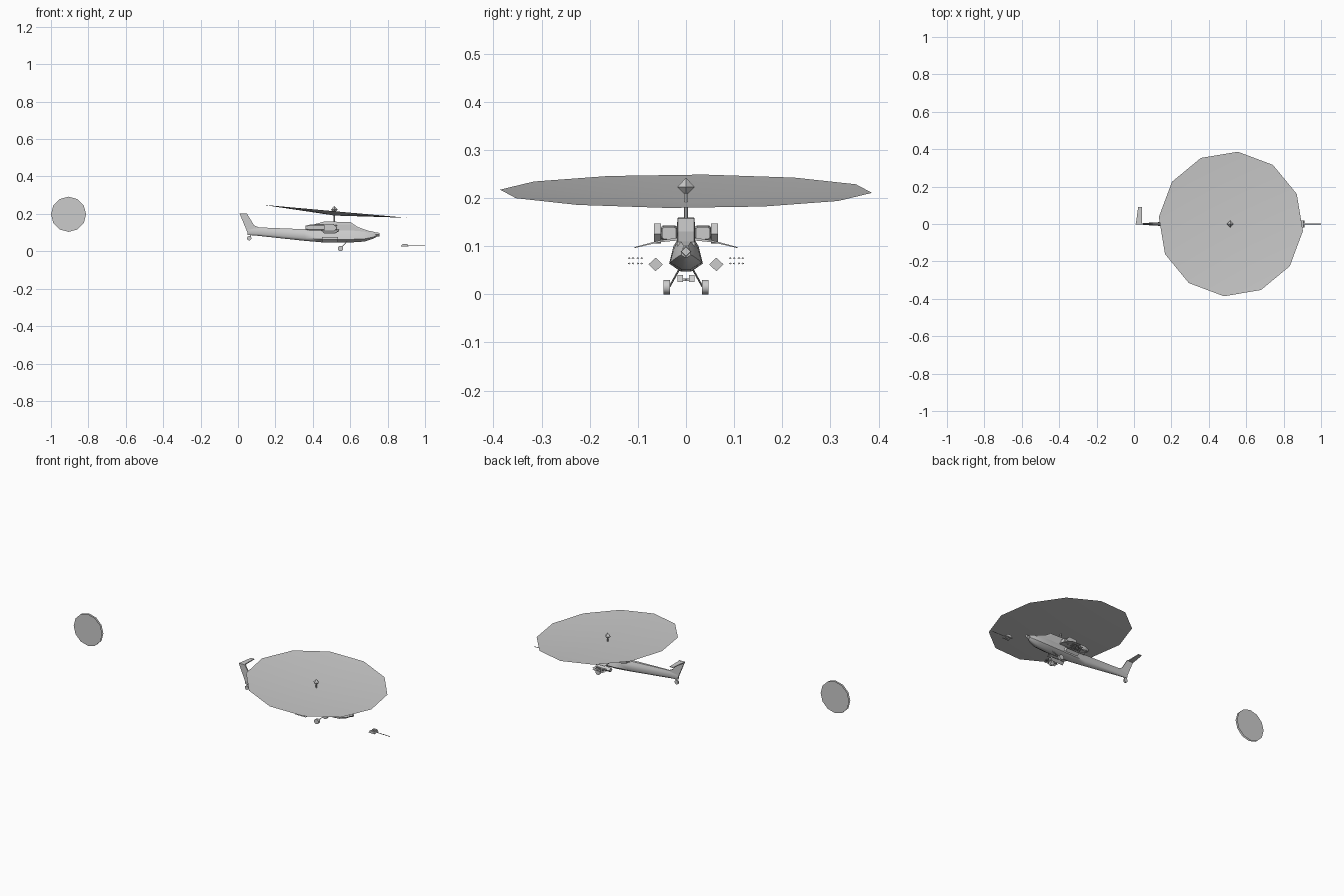
import bpy, math
from mathutils import Vector

if "Cube" in bpy.data.objects:
    bpy.data.objects.remove(bpy.data.objects["Cube"])

grey = bpy.data.materials.new("light_grey")
grey.diffuse_color = (0.6, 0.6, 0.6, 1)
grey.use_nodes = True
grey.node_tree.nodes["Principled BSDF"].inputs["Base Color"].default_value = grey.diffuse_color


def make(name, verts, faces, smooth=False):
    me = bpy.data.meshes.new(name)
    me.from_pydata([tuple(v) for v in verts], [], faces)
    me.materials.append(grey)
    ob = bpy.data.objects.new(name, me)
    bpy.context.collection.objects.link(ob)
    bpy.ops.object.select_all(action='DESELECT')
    ob.select_set(True)
    bpy.context.view_layer.objects.active = ob
    bpy.ops.object.mode_set(mode='EDIT')
    bpy.ops.mesh.select_all(action='SELECT')
    bpy.ops.mesh.normals_make_consistent(inside=False)
    bpy.ops.object.mode_set(mode='OBJECT')
    if smooth:
        bpy.ops.object.shade_smooth_by_angle(angle=math.radians(50))
    return ob


def loft(name, rings, smooth=False):
    """Skin equal-sized rings and cap both ends."""
    n, m = len(rings[0]), len(rings)
    faces = [(i * n + j, i * n + (j + 1) % n, (i + 1) * n + (j + 1) % n, (i + 1) * n + j)
             for i in range(m - 1) for j in range(n)]
    faces += [tuple(range(n)), tuple((m - 1) * n + j for j in range(n))]
    return make(name, [v for r in rings for v in r], faces, smooth)


def slab(name, outline, y0, y1):
    """Side outline (x, z) extruded across y."""
    return loft(name, [[(x, y, z) for x, z in outline] for y in (y0, y1)])


def box(name, x0, x1, y0, y1, z0, z1):
    return slab(name, [(x0, z0), (x1, z0), (x1, z1), (x0, z1)], y0, y1)


def ring_x(x, y, z, ry, rz, n, phase=0.0):
    return [(x, y + ry * math.cos(phase + 2 * math.pi * k / n),
             z + rz * math.sin(phase + 2 * math.pi * k / n)) for k in range(n)]


def chamfer_ring(x, y, z, hy, hz, c=0.75):
    """Rectangle with cut corners."""
    return [(x, y + hy * a, z + hz * b) for a, b in
            ((1, -c), (1, c), (c, 1), (-c, 1), (-1, c), (-1, -c), (-c, -1), (c, -1))]


def rod(name, a, b, r, n=6):
    a, b = Vector(a), Vector(b)
    q = (b - a).to_track_quat('Z', 'Y')
    circle = [q @ Vector((r * math.cos(2 * math.pi * k / n), r * math.sin(2 * math.pi * k / n), 0))
              for k in range(n)]
    return loft(name, [[p + c for c in circle] for p in (a, b)], n > 6)


# Fuselage and tail boom: x, bottom, top, half width
stations = [(0.05, 0.088, 0.125, 0.005), (0.105, 0.083, 0.128, 0.008),
            (0.356, 0.056, 0.118, 0.022), (0.45, 0.048, 0.120, 0.031),
            (0.60, 0.047, 0.120, 0.035), (0.675, 0.052, 0.114, 0.033),
            (0.72, 0.066, 0.106, 0.021), (0.74, 0.077, 0.100, 0.010)]
rings = []
for x, b, t, w in stations:
    h = t - b
    rings.append([(x, -w * .3, b), (x, w * .3, b), (x, w, b + h * .23), (x, w * .75, b + h * .72),
                  (x, w * .4, t), (x, -w * .4, t), (x, -w * .75, b + h * .72), (x, -w, b + h * .23)])
loft("fuselage", rings, True)

# Nose sensor
loft("nose_sensor", [ring_x(0.715, 0, 0.089, 0.012, 0.012, 4), ring_x(0.757, 0, 0.089, 0.010, 0.010, 4)])

# Cabin and canopy
cabin = [(0.36, 0.112, 0.114), (0.385, 0.110, 0.138), (0.46, 0.110, 0.159),
         (0.60, 0.108, 0.157), (0.64, 0.106, 0.130), (0.70, 0.100, 0.109)]
loft("cabin", [[(x, -.019, b), (x, .019, b), (x, .019, b + (t - b) * .7), (x, .017, t),
                (x, -.017, t), (x, -.019, b + (t - b) * .7)] for x, b, t in cabin])

# Tail fin and one-sided stabiliser
slab("tail_fin", [(0.055, 0.09), (0.11, 0.09), (0.11, 0.128), (0.085, 0.14), (0.047, 0.203), (0.008, 0.203)],
     -0.004, 0.004)
loft("stabiliser", [[(0.010, 0, .197), (0.043, 0, .197), (0.043, 0, .203), (0.010, 0, .203)],
                    [(0.022, .09, .198), (0.044, .09, .198), (0.044, .09, .202), (0.022, .09, .202)]])

# Tail wheel
rod("tail_wheel", (0.06, -0.005, 0.070), (0.06, 0.005, 0.070), 0.012, 10)
rod("tail_wheel_strut", (0.06, 0, 0.072), (0.075, 0, 0.095), 0.003)

# Side equipment, both sides
for s, side in ((-1, "left"), (1, "right")):
    loft(side + "_engine", [chamfer_ring(x, s * .035, .127, .018 * k, .0155 * k)
                            for x, k in ((0.36, .6), (0.385, 1), (0.50, 1), (0.53, .8))])
    slab(side + "_engine_outlet", [(0.46, .108), (0.51, .105), (0.53, .125), (0.51, .147), (0.46, .144)],
         s * .052, s * .066)
    loft(side + "_wing", [[(x0, y, z - t), (x1, y, z - t), (x1, y, z + t), (x0, y, z + t)]
                          for x0, x1, y, z, t in ((0.44, 0.54, s * .015, .115, .003),
                                                  (0.45, 0.54, s * .055, .110, .002),
                                                  (0.46, 0.52, s * .107, .097, .001))])
    loft(side + "_rocket_pod", [ring_x(x, s * .063, .062, .015, .014, 4) for x in (0.45, 0.535)])
    for i, y in enumerate((.096, .114)):
        for j, z in enumerate((.064, .075)):
            for k, d in enumerate((-.004, .004)):
                loft(f"{side}_missile_{i}{j}{k}",
                     [ring_x(x, s * (y + d), z, .003, .002, 4) for x in (0.46, 0.53)])
    rod(side + "_main_wheel", (0.548, s * .033, 0.015), (0.548, s * .047, 0.015), 0.015, 12)
    rod(side + "_wheel_leg", (0.548, s * .034, 0.016), (0.585, s * .014, 0.052), 0.002)
    # Gun ammunition boxes
    slab(side + "_gun_box", [(0.87, .026), (0.912, .026), (0.905, .040), (0.88, .040)], s * .006, s * .018)

# Gun
box("gun_mount", 0.885, 0.905, -0.008, 0.008, 0.028, 0.033)
rod("gun_barrel", (0.89, 0, 0.031), (1.0, 0, 0.030), 0.0018)

# Mast and hub
rod("rotor_mast", (0.515, 0, 0.15), (0.515, 0, 0.222), 0.004)
make("rotor_hub", [(0.515 + .018, 0, .223), (0.515, .018, .223), (0.515 - .018, 0, .223),
                   (0.515, -.018, .223), (0.515, 0, .242), (0.515, 0, .205)],
     [(i, (i + 1) % 4, p) for i in range(4) for p in (4, 5)])

# Main rotor disc: shallow dish, tipped forward
disc = []
for k in range(12):
    a = math.radians(84.5 + 30 * k)
    dx, dy = 0.387 * math.cos(a), 0.388 * math.sin(a)
    disc.append((0.518 + dx, dy, 0.214 - 0.09 * dx))
disc.append((0.518, 0, 0.191))
make("main_rotor_disc", disc, [(k, (k + 1) % 12, 12) for k in range(12)], True)

# Tail rotor: pair of flat discs
for name, y in (("tail_rotor_disc_front", -0.116), ("tail_rotor_disc_back", -0.105)):
    make(name, [(-0.906 + 0.094 * math.cos(math.radians(30 * k)), y,
                 0.198 + 0.094 * math.sin(math.radians(30 * k))) for k in range(12)], [tuple(range(12))])
